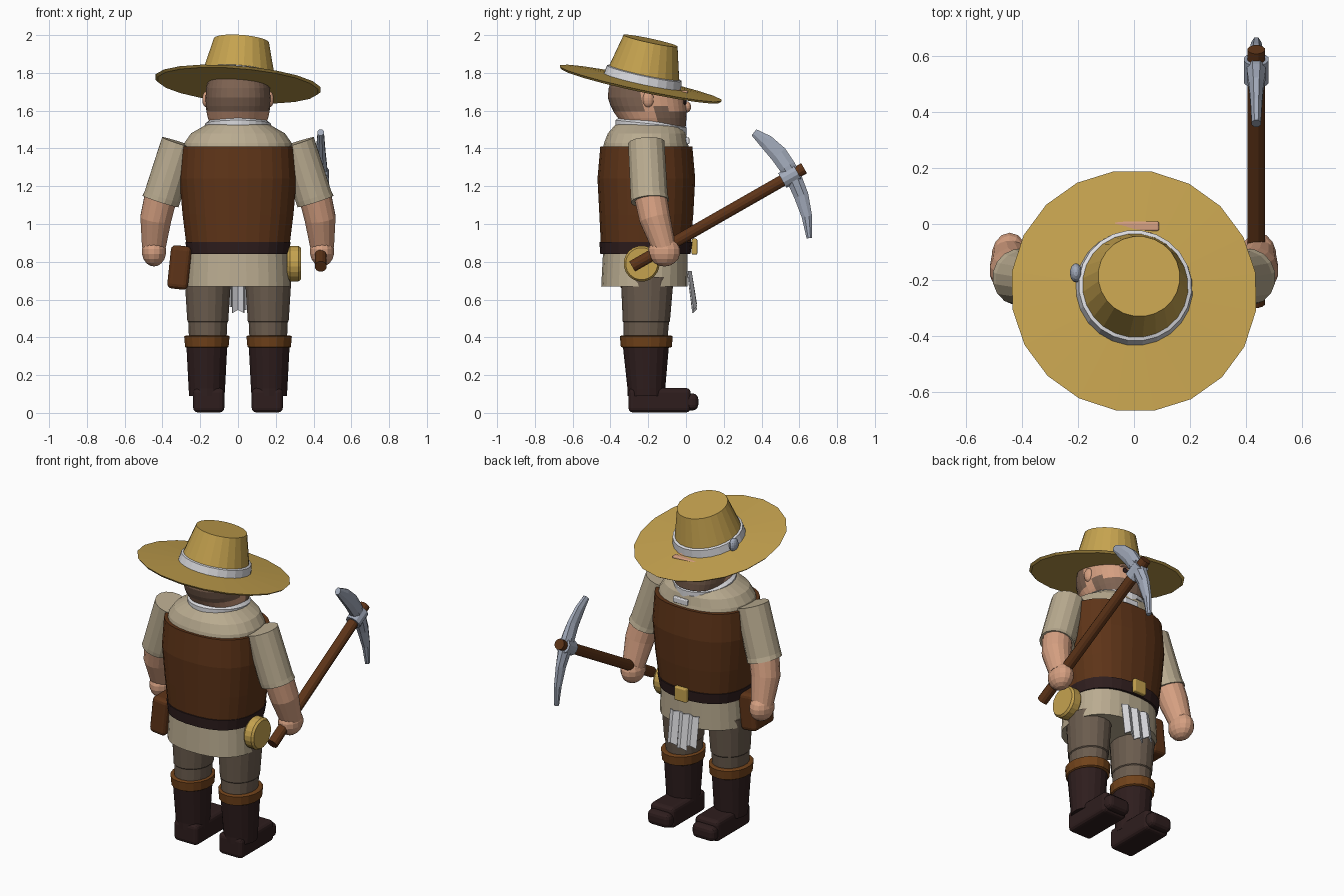
import bpy, bmesh, math
from mathutils import Vector, Matrix

if "Cube" in bpy.data.objects:
    bpy.data.objects.remove(bpy.data.objects["Cube"], do_unlink=True)


def material(name, *srgb):
    mat = bpy.data.materials.new(name)
    mat.use_nodes = True
    col = [(c / 255) ** 2.2 for c in srgb] + [1]
    mat.diffuse_color = col
    mat.node_tree.nodes["Principled BSDF"].inputs["Base Color"].default_value = col
    return mat


STRAW = material("straw", 196, 161, 80)
VEST = material("vest brown", 94, 55, 30)
DARK = material("dark leather", 50, 35, 35)
TAN = material("tan leather", 112, 68, 32)
LINEN = material("linen", 184, 170, 143)
CLOTH = material("trouser cloth", 106, 92, 79)
SKIN = material("skin", 212, 158, 128)
HAIR = material("hair", 124, 98, 82)
STEEL = material("steel", 160, 168, 184)
WHITE = material("white cloth", 218, 218, 222)

parts = []
X, Y, Z = Vector((1, 0, 0)), Vector((0, 1, 0)), Vector((0, 0, 1))


def finish(name, bm, mat):
    bmesh.ops.recalc_face_normals(bm, faces=bm.faces)
    me = bpy.data.meshes.new(name)
    bm.to_mesh(me)
    bm.free()
    me.materials.append(mat)
    ob = bpy.data.objects.new(name, me)
    bpy.context.collection.objects.link(ob)
    parts.append(ob)
    return ob


def loft(name, sections, mat, n=18, power=2.0):
    """Skin superellipse sections given as (centre, u axis, v axis)."""
    bm = bmesh.new()
    rings = []
    for c, u, v in sections:
        ring = []
        for i in range(n):
            a = 2 * math.pi * (i + 0.5) / n
            s, t = (math.copysign(abs(k) ** (2 / power), k) for k in (math.cos(a), math.sin(a)))
            ring.append(bm.verts.new(Vector(c) + u * s + v * t))
        rings.append(ring)
    for a, b in zip(rings, rings[1:]):
        for i in range(n):
            bm.faces.new((a[i], a[(i + 1) % n], b[(i + 1) % n], b[i]))
    bm.faces.new(rings[0])
    bm.faces.new(rings[-1])
    return finish(name, bm, mat)


def stack(name, rows, mat, x=0, n=18, power=2.0):
    """Loft level rings given as (z, half width, back y, front y)."""
    return loft(name, [((x, (b + f) / 2, z), X * w, Y * (f - b) / 2)
                       for z, w, b, f in rows], mat, n, power)


def tube(name, points, radii, mat, n=16):
    points = [Vector(p) for p in points]
    axis = (points[-1] - points[0]).normalized()
    u = (X - axis * axis.x).normalized()
    v = axis.cross(u)
    return loft(name, [(p, u * r, v * r) for p, r in zip(points, radii)], mat, n)


def box(name, centre, size, mat, bevel=0.0, rot=(0, 0, 0)):
    bm = bmesh.new()
    bmesh.ops.create_cube(bm, size=1, matrix=Matrix.Diagonal((*size, 1)))
    ob = finish(name, bm, mat)
    ob.location, ob.rotation_euler = centre, rot
    if bevel:
        mod = ob.modifiers.new("bevel", "BEVEL")
        mod.width, mod.segments = bevel, 3
    return ob


def ball(name, centre, size, mat):
    bm = bmesh.new()
    bmesh.ops.create_uvsphere(bm, u_segments=14, v_segments=9, radius=1,
                              matrix=Matrix.Translation(centre) @ Matrix.Diagonal((*size, 1)))
    return finish(name, bm, mat)


# Legs, boots, arms and ears, one set per side
for s, side in ((1, "left"), (-1, "right")):
    cx = 0.165 * s
    stack(side + "_trouser_leg", [(0.37, 0.10, -0.33, -0.10), (0.48, 0.105, -0.33, -0.09),
                                  (0.485, 0.11, -0.335, -0.085), (0.72, 0.125, -0.345, -0.065)],
          CLOTH, 0.16 * s)
    stack(side + "_boot_shaft", [(0.09, 0.095, -0.31, -0.11), (0.13, 0.098, -0.31, -0.11),
                                 (0.36, 0.11, -0.335, -0.09)], DARK, cx)
    stack(side + "_boot_cuff", [(0.345, 0.11, -0.335, -0.085), (0.35, 0.117, -0.345, -0.075),
                                (0.405, 0.122, -0.35, -0.07), (0.41, 0.112, -0.34, -0.08)], TAN, cx)
    box(side + "_boot_foot", (0.155 * s, -0.14, 0.067), (0.165, 0.33, 0.13), DARK, 0.025)
    box(side + "_boot_toe", (0.155 * s, 0.0, 0.058), (0.155, 0.13, 0.09), DARK, 0.03)

    tube(side + "_sleeve", [(0.31 * s, -0.21, 1.43), (0.40 * s, -0.195, 1.145), (0.41 * s, -0.19, 1.12)],
         [0.098, 0.10, 0.102], LINEN)
    tube(side + "_forearm", [(0.405 * s, -0.19, 1.16), (0.435 * s, -0.165, 1.03), (0.447 * s, -0.115, 0.87)],
         [0.088, 0.084, 0.063], SKIN)
    ball(side + "_hand", (0.445 * s, -0.115, 0.855), (0.066, 0.085, 0.08), SKIN)
    ball(side + "_ear", (0.168 * s, -0.2, 1.66), (0.022, 0.03, 0.042), SKIN)

# Shirt, vest and belt
stack("shirt_tail", [(0.67, 0.275, -0.45, 0.01), (0.86, 0.265, -0.44, 0.01)], LINEN, n=28, power=2.4)
stack("belt", [(0.84, 0.27, -0.455, 0.025), (0.905, 0.28, -0.46, 0.035)], DARK, n=28, power=2.4)
stack("vest", [(0.89, 0.275, -0.452, 0.025), (1.05, 0.295, -0.46, 0.04), (1.24, 0.312, -0.47, 0.05),
               (1.41, 0.302, -0.455, 0.035)], VEST, n=28, power=2.4)
stack("shirt_shoulders", [(1.38, 0.295, -0.445, 0.025), (1.43, 0.285, -0.435, 0.01),
                          (1.48, 0.25, -0.415, 0.0), (1.52, 0.18, -0.38, -0.02),
                          (1.54, 0.14, -0.35, -0.04)], LINEN, n=28, power=2.2)
box("belt_buckle", (0, 0.045, 0.88), (0.085, 0.03, 0.085), STRAW, 0.008)
box("chest_tag", (0.03, 0.005, 1.44), (0.1, 0.025, 0.035), WHITE, 0.006)

# Neck scarf with an uneven lower hem
scarf = loft("neck_scarf", [((0, -0.185, z), X * r, Vector((0, r + 0.015, -0.02)))
                            for z, r in ((1.505, 0.175), (1.53, 0.175), (1.548, 0.15))], WHITE, 28)
for i, v in enumerate(scarf.data.vertices[:28]):
    v.co.z -= 0.018 * (i % 3 == 0)

# Head, coloured as hair at the back and stubble on the jaw
head = stack("head", [(1.49, 0.12, -0.30, -0.02), (1.52, 0.145, -0.335, 0.0), (1.56, 0.16, -0.36, 0.003),
                      (1.595, 0.168, -0.385, 0.003), (1.625, 0.171, -0.40, 0.0), (1.67, 0.172, -0.415, -0.005),
                      (1.72, 0.17, -0.41, -0.03), (1.78, 0.155, -0.39, -0.09)], SKIN, n=32, power=2.3)
head.data.materials.append(HAIR)
for p in head.data.polygons:
    y, z = p.center.y, p.center.z
    hair = y < -0.235 and z > 1.595
    beard = y > -0.165 and z < (1.63 if y < -0.08 else 1.58)
    p.material_index = int(hair or beard)
ball("nose", (0, 0.003, 1.62), (0.028, 0.024, 0.03), SKIN)
box("brow", (0, -0.008, 1.688), (0.18, 0.035, 0.04), SKIN, 0.008)
for s in (1, -1):
    ball("eye", (0.06 * s, -0.006, 1.645), (0.016, 0.01, 0.014), DARK)

# Tilted straw hat, made level and then leaned
tilt = Z.rotation_difference(Vector((0.08, 0.215, 1))).to_matrix().to_4x4()
lean = Matrix.Translation((0, -0.24, 1.745)) @ tilt


def hat_part(name, rows, mat, n=20):
    stack(name, [(z, r, o - r, o + r) for z, r, o in rows], mat, n=n).matrix_world = lean


hat_part("hat_brim", [(-0.012, 0.43, 0), (0.0, 0.443, 0), (0.012, 0.2, 0)], STRAW)
hat_part("hat_crown", [(0.0, 0.205, 0.008), (0.232, 0.147, 0.004)], STRAW, 24)
hat_part("hat_band", [(0.0, 0.212, 0.008), (0.056, 0.203, 0.008), (0.06, 0.192, 0.008)], WHITE, 24)
ball("band_bead", (-0.208, -0.175, 1.785), (0.022, 0.035, 0.04), STEEL)

# Belt pouch and gold pan
box("belt_pouch", (-0.31, -0.25, 0.77), (0.11, 0.2, 0.23), VEST, 0.025, (0, math.radians(6), 0))
loft("gold_pan", [((x, -0.235, 0.79), Y * r, Z * r) for x, r in
                  ((0.26, 0.08), (0.275, 0.095), (0.32, 0.095), (0.333, 0.085))], STRAW, 20)

# Torn rag hanging from the belt in three uneven folds
bm = bmesh.new()
for i, low in enumerate((0.56, 0.53, 0.545)):
    x0 = -0.1 + i * 0.067
    for a, b, da, db in ((0, 0.034, 0, 0.018), (0.034, 0.067, 0.018, 0)):
        bm.faces.new([bm.verts.new(c) for c in (
            (x0 + a, 0.012 + da, 0.75), (x0 + b, 0.012 + db, 0.75),
            (x0 + b, 0.04 + db, low + db), (x0 + a, 0.04 + da, low + da))])
rag = finish("belt_rag", bm, WHITE)
rag.modifiers.new("thickness", "SOLIDIFY").thickness = 0.008

# Pickaxe held in the left hand
px = 0.438
tube("pick_handle", [(px, -0.285, 0.775), (px, 0.625, 1.295)], [0.032, 0.032], VEST, 12)
path = [(0.36, 1.485, 0.022, 0.018), (0.425, 1.435, 0.042, 0.022), (0.49, 1.37, 0.05, 0.028),
        (0.535, 1.305, 0.048, 0.036), (0.575, 1.235, 0.045, 0.036), (0.61, 1.15, 0.042, 0.026),
        (0.64, 1.04, 0.03, 0.02), (0.653, 0.925, 0.016, 0.014)]
sections = []
for i, (y, z, w, d) in enumerate(path):
    a, b = path[max(i - 1, 0)], path[min(i + 1, len(path) - 1)]
    along = Vector((0, b[0] - a[0], b[1] - a[1])).normalized()
    sections.append(((px, y, z), X * d, along.cross(X) * w))
loft("pick_head", sections, STEEL, 8)
tube("pick_collar", [(px, 0.51, 1.23), (px, 0.59, 1.275)], [0.046, 0.046], STEEL, 12)

# Smooth shading with sharp edges kept
for ob in bpy.context.view_layer.objects:
    ob.select_set(ob in parts)
bpy.context.view_layer.objects.active = parts[0]
bpy.ops.object.shade_smooth_by_angle(angle=math.radians(35))
